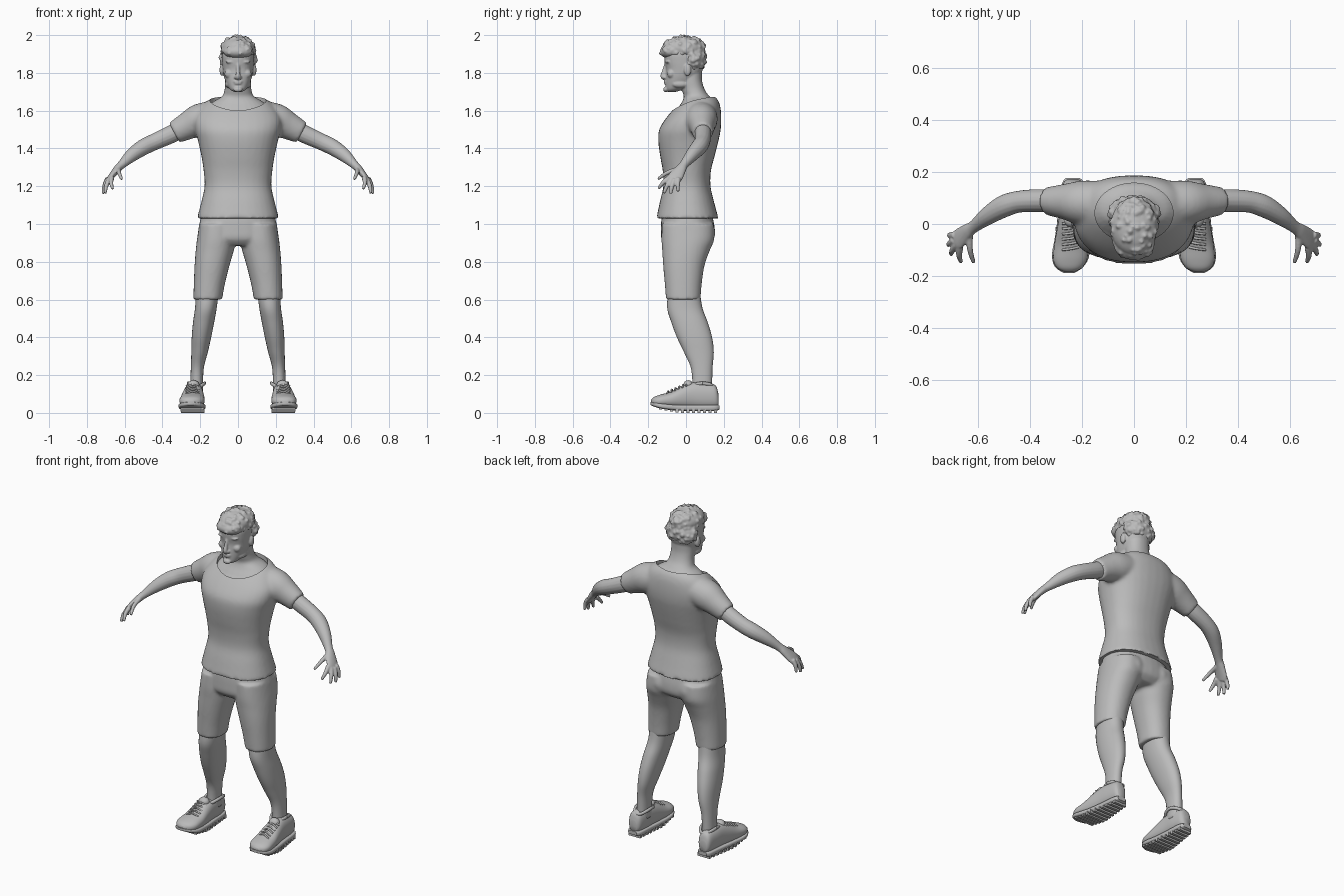
import bpy, bmesh, math, random
from mathutils import Vector, Matrix

if "Cube" in bpy.data.objects:
    bpy.data.objects.remove(bpy.data.objects["Cube"])
random.seed(4)

grey = bpy.data.materials.new("plain_grey")
grey.use_nodes = True
grey.diffuse_color = (0.5, 0.5, 0.5, 1)
grey.node_tree.nodes["Principled BSDF"].inputs["Base Color"].default_value = (0.5, 0.5, 0.5, 1)


def smooth_rows(rows, steps=5):
    """Pass a smooth curve through rows of numbers."""
    out, last = [], len(rows) - 1
    for i in range(last):
        near = [rows[max(0, min(last, i + j))] for j in (-1, 0, 1, 2)]
        for s in range(steps):
            t = s / steps
            out.append([(2*b + (c-a)*t + (2*a-5*b+4*c-d)*t*t + (3*b-a-3*c+d)*t**3) / 2
                        for a, b, c, d in zip(*near)])
    return out + [list(rows[-1])]


def skin(bm, rings):
    """Bridge rings of points and cap both ends."""
    loops = [[bm.verts.new(p) for p in ring] for ring in rings]
    for low, high in zip(loops, loops[1:]):
        for i in range(len(low)):
            bm.faces.new((low[i - 1], low[i], high[i], high[i - 1]))
    bm.faces.new(loops[0][::-1])
    bm.faces.new(loops[-1])


def oval(power, sides):
    for i in range(sides):
        a = math.tau * i / sides
        c, s = math.cos(a), math.sin(a)
        yield (math.copysign(abs(c) ** (2 / power), c), math.copysign(abs(s) ** (2 / power), s))


def loft(bm, rows, axis="z", power=2.2, sides=32):
    """Rows: position on the axis, then the low and high bounds of the section."""
    rings = []
    for h, a, b, c, d in smooth_rows(rows):
        flat = [((a+b)/2 + u*(b-a)/2, (c+d)/2 + v*(d-c)/2) for u, v in oval(power, sides)]
        rings.append([(u, v, h) if axis == "z" else (u, h, v) for u, v in flat])
    skin(bm, rings)


def centred(rows):
    return [(z, -w, w, front, back) for z, w, front, back in rows]


def tube(bm, rows, ref=(0, 1, 0), sides=16):
    """Rows: centre, radius along ref, radius across it."""
    rows = smooth_rows(rows)
    pts = [Vector(r[:3]) for r in rows]
    rings = []
    for i, (p, row) in enumerate(zip(pts, rows)):
        t = (pts[min(i + 1, len(pts) - 1)] - pts[max(i - 1, 0)]).normalized()
        u = Vector(ref)
        u = (u - t * u.dot(t)).normalized()
        v = t.cross(u)
        rings.append([p + u*a*row[3] + v*b*row[4] for a, b in oval(2, sides)])
    skin(bm, rings)


def ball(bm, at, size, detail=24):
    m = Matrix.Translation(at) @ Matrix.Diagonal((*size, 1))
    bmesh.ops.create_uvsphere(bm, u_segments=detail, v_segments=detail // 2, radius=1, matrix=m)


def block(bm, at, size):
    m = Matrix.Translation(at) @ Matrix.Diagonal((*size, 1))
    bmesh.ops.create_cube(bm, size=1, matrix=m)


def finish(name, bm, mirror=True, voxel=0, relax=0, sharp=False):
    """Make the object; a voxel size fuses its parts into one skin."""
    bmesh.ops.recalc_face_normals(bm, faces=bm.faces)
    mesh = bpy.data.meshes.new(name)
    for f in bm.faces:
        f.smooth = not sharp
    bm.to_mesh(mesh)
    bm.free()
    mesh.materials.append(grey)
    ob = bpy.data.objects.new(name, mesh)
    bpy.context.collection.objects.link(ob)
    if mirror:
        ob.modifiers.new("Mirror", "MIRROR").use_mirror_merge = False
    if voxel:
        m = ob.modifiers.new("Fuse", "REMESH")
        m.mode, m.voxel_size, m.use_smooth_shade = "VOXEL", voxel, True
    if relax:
        m = ob.modifiers.new("Relax", "SMOOTH")
        m.factor, m.iterations = 0.5, relax
    return ob


def crease(ob):
    ob.modifiers.new("Crease", "EDGE_SPLIT").split_angle = math.radians(45)


# Shirt: torso and sleeves fused, with a scooped neck cut out
bm = bmesh.new()
loft(bm, centred([(1.03, .217, -.157, .172), (1.12, .194, -.138, .148), (1.2, .177, -.12, .13),
                  (1.28, .182, -.123, .132), (1.36, .194, -.137, .152), (1.44, .212, -.147, .172),
                  (1.5, .228, -.142, .184), (1.56, .23, -.106, .187), (1.62, .195, -.055, .182),
                  (1.66, .15, -.01, .167), (1.685, .08, .03, .14)]), power=2.3)
tube(bm, [(.1, .08, 1.575, .085, .08), (.2, .082, 1.55, .085, .088),
          (.27, .086, 1.518, .068, .073), (.337, .088, 1.482, .053, .06)], sides=24)
shirt = finish("shirt", bm, voxel=.01, relax=6)
bm = bmesh.new()
loft(bm, centred([(1.45, .15, -.072, .157), (1.8, .15, -.072, .157)]), power=2, sides=64)
cutter = finish("neck_cutter", bm, mirror=False)
cutter.hide_render = True
cutter.hide_set(True)
cut = shirt.modifiers.new("Neckline", "BOOLEAN")
cut.object, cut.operation, cut.solver = cutter, "DIFFERENCE", "EXACT"
crease(shirt)

# Head and neck
bm = bmesh.new()
loft(bm, centred([(1.45, .16, -.11, .155), (1.57, .178, -.072, .165), (1.61, .17, -.046, .165),
                  (1.645, .135, -.022, .152), (1.675, .086, -.012, .125), (1.71, .071, -.022, .1),
                  (1.76, .068, -.035, .085), (1.82, .066, -.04, .085)]))
loft(bm, centred([(1.7, .022, -.098, -.05), (1.712, .042, -.106, -.02), (1.74, .06, -.108, .03),
                  (1.78, .074, -.108, .07), (1.82, .081, -.106, .09), (1.86, .085, -.113, .1),
                  (1.9, .086, -.112, .1), (1.94, .076, -.09, .085), (1.97, .04, -.05, .05)]), power=2.3)
tube(bm, [(0, -.104, 1.85, .01, .009), (0, -.116, 1.81, .011, .01), (0, -.122, 1.782, .014, .014),
          (0, -.112, 1.77, .01, .012)])
ball(bm, (0, -.108, 1.712), (.024, .013, .014))
for z, wide in ((1.754, .026), (1.744, .022)):
    ball(bm, (0, -.104, z), (wide, .013, .006))
for at, size in (((.012, -.112, 1.776), (.01, .013, .008)), ((.034, -.093, 1.858), (.032, .017, .009)),
                 ((.046, -.078, 1.795), (.026, .022, .024)), ((.034, -.087, 1.834), (.017, .013, .008)),
                 ((.086, .008, 1.815), (.012, .019, .032)), ((.05, -.03, 1.74), (.02, .045, .02))):
    ball(bm, at, size)
finish("head_and_neck", bm, voxel=.0045, relax=4)

# Hair: three masses covered with seeded curls
bm = bmesh.new()
for at, size, curls in (((0, -.01, 1.93), (.09, .112, .064), 130), ((0, -.082, 1.912), (.078, .056, .038), 50),
                        ((0, .04, 1.872), (.096, .066, .07), 110)):
    ball(bm, at, size, 32)
    for _ in range(curls):
        d = Vector([random.gauss(0, 1) for _ in range(3)]).normalized()
        r = random.uniform(.009, .014)
        spot = Vector(at) + Vector([a * b for a, b in zip(d, size)]) * .97
        if spot.y > -.02 or spot.z > 1.9:
            ball(bm, spot, (r, r, r), 8)
finish("hair", bm, mirror=False, voxel=.0055, relax=2)

# Arms with fused palms and fingers
bm = bmesh.new()
tube(bm, [(.29, .087, 1.507, .042, .048), (.36, .09, 1.472, .044, .047), (.44, .086, 1.436, .042, .044),
          (.5, .068, 1.407, .043, .043), (.56, .032, 1.366, .035, .036), (.615, -.01, 1.315, .024, .023),
          (.64, -.028, 1.29, .03, .02), (.672, -.056, 1.25, .04, .016), (.684, -.069, 1.232, .034, .013)])
for path in (((.668, -.09, 1.245), (.672, -.12, 1.22), (.664, -.146, 1.187)),
             ((.682, -.08, 1.235), (.698, -.102, 1.2), (.703, -.117, 1.163)),
             ((.69, -.062, 1.235), (.708, -.075, 1.197), (.713, -.081, 1.16)),
             ((.688, -.042, 1.243), (.706, -.043, 1.207), (.71, -.043, 1.172)),
             ((.632, -.04, 1.29), (.63, -.098, 1.272), (.616, -.148, 1.238))):
    tube(bm, [(*p, r, r) for p, r in zip(path, (.014, .0115, .008))], ref=(1, 0, 0), sides=12)
finish("arms", bm, voxel=.0045, relax=3)

# Shorts: pelvis and two leg sleeves fused
bm = bmesh.new()
loft(bm, centred([(1.08, .185, -.12, .13), (1.03, .198, -.13, .143), (.97, .21, -.133, .153),
                  (.92, .205, -.13, .148), (.885, .15, -.1, .11)]))
loft(bm, [(1., .01, .205, -.128, .148), (.92, .012, .217, -.13, .15), (.86, .022, .224, -.126, .126),
          (.78, .045, .23, -.121, .098), (.68, .07, .234, -.112, .083), (.6, .084, .236, -.106, .077)])
ball(bm, (.09, .075, .955), (.085, .08, .085))
finish("shorts", bm, voxel=.009, relax=5)

# Legs
bm = bmesh.new()
loft(bm, [(.66, .1, .222, -.092, .072), (.56, .112, .227, -.1, .086), (.48, .126, .238, -.078, .115),
          (.4, .142, .245, -.048, .138), (.32, .16, .247, -.01, .147), (.23, .182, .25, .028, .14),
          (.1, .185, .255, .035, .138)])
finish("legs", bm)

# Shoe uppers with tongue and collar
bm = bmesh.new()
loft(bm, [(.172, .212, .258, .035, .1), (.155, .195, .272, .025, .145), (.1, .186, .28, .02, .16),
          (.04, .184, .286, .02, .162), (-.02, .18, .296, .02, .143), (-.08, .176, .306, .025, .112),
          (-.135, .18, .31, .03, .097), (-.168, .2, .296, .035, .085), (-.184, .23, .268, .045, .07)],
     axis="y", power=2.3)
ball(bm, (.236, .012, .147), (.032, .026, .026))
tube(bm, [(.22 + .043 * math.cos(a), .088 + .064 * math.sin(a), .157 - .02 * math.sin(a) ** 2, .01, .008)
          for a in [math.tau * i / 12 for i in range(13)]], ref=(0, 0, 1), sides=8)
finish("shoe_uppers", bm)

# Soles with a raised toe
bm = bmesh.new()
loft(bm, [(.177, .208, .262, .018, .04), (.15, .19, .278, .01, .042), (.06, .184, .288, .01, .042),
          (-.04, .176, .302, .012, .043), (-.12, .172, .315, .02, .05), (-.165, .195, .303, .032, .056),
          (-.188, .23, .27, .042, .058)], axis="y", power=4)
crease(finish("shoe_soles", bm))

# Tread bars across the soles
bm = bmesh.new()
for i in range(11):
    y = .155 - i * .029
    lift = max(0, -y - .04) * .19
    wide = .08 + .045 * min(1, i / 6)
    block(bm, (.233 + i * .001, y, .011 + lift), (wide, .016, .022))
finish("shoe_treads", bm, sharp=True)

# Laces
bm = bmesh.new()
for i in range(6):
    y, z = .005 - i * .02, .157 - i * .0085
    tube(bm, [(.206, y + .008, z - .014, .005, .005), (.24, y, z, .005, .005),
              (.275, y - .004, z - .015, .005, .005)], sides=8)
finish("shoe_laces", bm)
